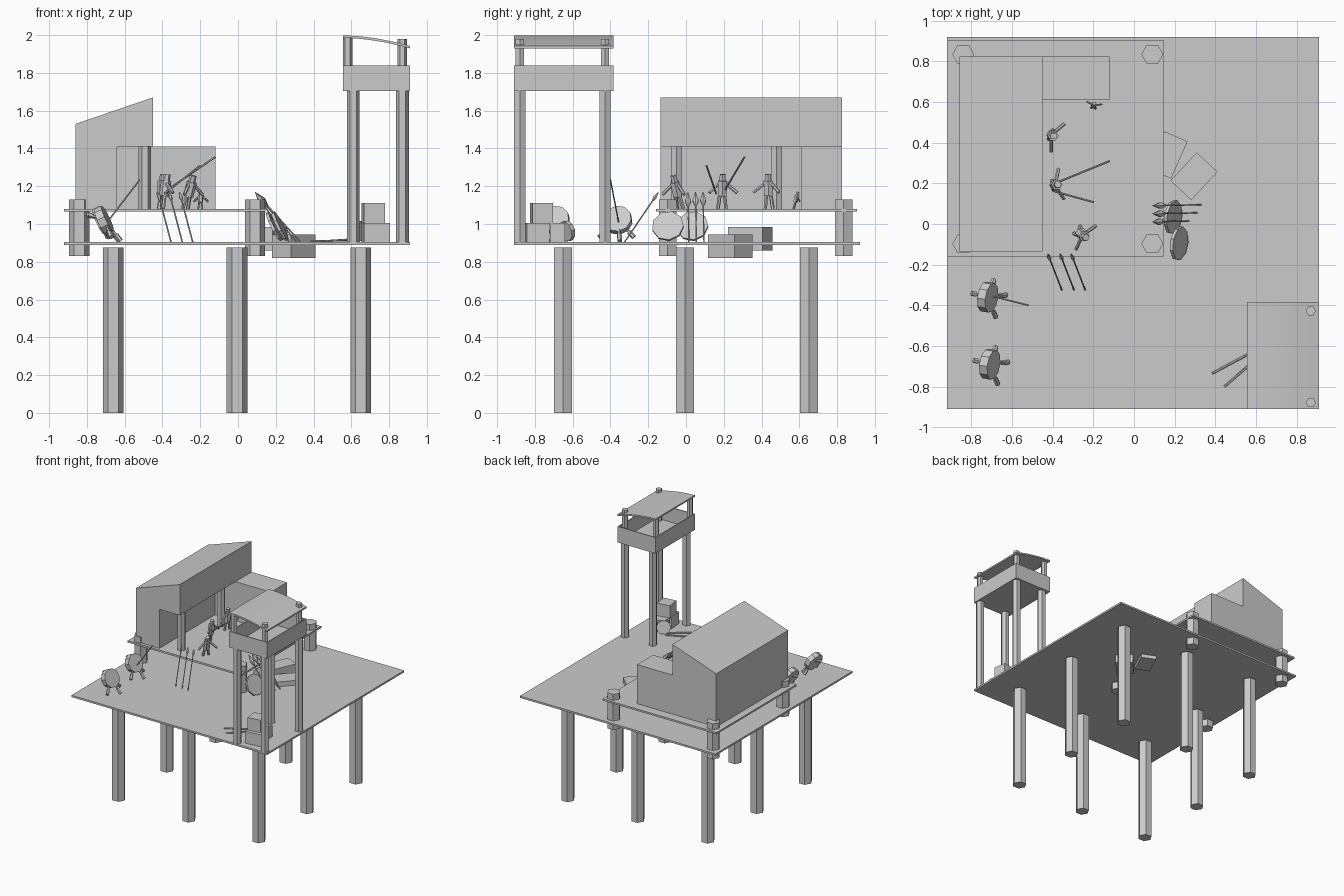
import bpy, bmesh, math
from mathutils import Vector, Matrix

cube = bpy.data.objects.get("Cube")
if cube:
    bpy.data.objects.remove(cube, do_unlink=True)

grey = bpy.data.materials.new("plain_grey")
grey.use_nodes = True
COLOUR = (0.6, 0.6, 0.6, 1)
grey.diffuse_color = COLOUR
for node in grey.node_tree.nodes:
    if node.type == 'BSDF_PRINCIPLED':
        node.inputs["Base Color"].default_value = COLOUR


def finish(name, bm):
    bmesh.ops.recalc_face_normals(bm, faces=bm.faces)
    mesh = bpy.data.meshes.new(name)
    bm.to_mesh(mesh)
    bm.free()
    mesh.materials.append(grey)
    obj = bpy.data.objects.new(name, mesh)
    bpy.context.collection.objects.link(obj)
    return obj


def box(name, lo, hi, turn=0):
    """Box between two corners, turned about its own vertical axis."""
    lo, hi = Vector(lo), Vector(hi)
    bm = bmesh.new()
    mat = (Matrix.Translation((lo + hi) / 2)
           @ Matrix.Rotation(math.radians(turn), 4, 'Z')
           @ Matrix.Diagonal((*(hi - lo), 1)))
    bmesh.ops.create_cube(bm, size=1, matrix=mat)
    return finish(name, bm)


def rod(name, a, b, r, r2=None, sides=6):
    """Prism or cone frustum running from a to b."""
    a, b = Vector(a), Vector(b)
    q = Vector((0, 0, 1)).rotation_difference(b - a)
    bm = bmesh.new()
    rings = []
    for p, rad in ((a, r), (b, r if r2 is None else r2)):
        ring = []
        for i in range(sides):
            t = math.tau * i / sides
            ring.append(bm.verts.new(p + q @ Vector((rad * math.cos(t), rad * math.sin(t), 0))))
        rings.append(ring)
    for i in range(sides):
        j = (i + 1) % sides
        bm.faces.new((rings[0][i], rings[0][j], rings[1][j], rings[1][i]))
    bm.faces.new(rings[0])
    bm.faces.new(rings[1])
    return finish(name, bm)


def extrude_xz(name, profile, y0, y1):
    """Extrude an x-z outline along y."""
    bm = bmesh.new()
    face = bm.faces.new([bm.verts.new((x, y0, z)) for x, z in profile])
    ext = bmesh.ops.extrude_face_region(bm, geom=[face])
    verts = [v for v in ext["geom"] if isinstance(v, bmesh.types.BMVert)]
    bmesh.ops.translate(bm, verts=verts, vec=(0, y1 - y0, 0))
    return finish(name, bm)


def spear(name, foot, tip, r=0.004, head=0.08, width=0.014):
    """Thin shaft with a leaf-shaped head at the tip."""
    foot, tip = Vector(foot), Vector(tip)
    d = (tip - foot).normalized()
    neck, mid = tip - d * head, tip - d * head * 0.6
    rod(name + "_shaft", foot, neck, r)
    rod(name + "_head_base", neck, mid, r, width)
    rod(name + "_head_tip", mid, tip, width, 0.001)


# Main deck on a ring of eight stilts
box("deck", (-0.92, -0.91, 0.89), (0.91, 0.92, 0.905))
for x in (-0.66, -0.005, 0.65):
    for y in (-0.65, -0.005, 0.65):
        if abs(x) > 0.1 or abs(y) > 0.1:
            rod("stilt", (x, y, 0), (x, y, 0.875), 0.055)

# Raised platform with corner posts
box("platform", (-0.92, -0.16, 1.065), (0.145, 0.905, 1.08))
for x in (-0.84, 0.09):
    for y in (-0.097, 0.835):
        rod("platform_post", (x, y, 0.83), (x, y, 1.13), 0.054)

# House with a sloped upper storey over a porch
box("house_wall", (-0.86, -0.135, 1.08), (-0.64, 0.825, 1.41))
box("house_wing", (-0.64, 0.61, 1.08), (-0.12, 0.825, 1.41))
extrude_xz("house_roof", [(-0.86, 1.41), (-0.45, 1.41), (-0.45, 1.67), (-0.86, 1.53)], -0.135, 0.825)
for y in (-0.05, 0.48):
    rod("porch_post", (-0.493, y, 1.08), (-0.493, y, 1.41), 0.033)

# Watchtower
X0, X1, Y0, Y1 = 0.555, 0.91, -0.91, -0.385
for y in (-0.88, -0.428):
    for x in (0.61, 0.87):
        rod("tower_leg", (x, y, 0.89), (x, y, 1.71), 0.034)
    for x, top in ((0.58, 1.99), (0.87, 1.98)):
        rod("tower_roof_post", (x, y, 1.71), (x, y, top), 0.025)
box("basket_floor", (X0, Y0, 1.705), (X1, Y1, 1.715))
for y in (Y0, Y1 - 0.008):
    box("basket_side", (X0, y, 1.705), (X1, y + 0.008, 1.84))
for x in (X0, X1 - 0.008):
    box("basket_end", (x, Y0, 1.705), (x + 0.008, Y1, 1.84))
curve = []
for i in range(9):
    t = i / 8
    curve.append((X0 + t * (X1 - X0), 1.998 - 0.055 * t ** 1.8))
extrude_xz("tower_roof", curve + [(x, z - 0.013) for x, z in reversed(curve)], Y0, Y1)

# Crates, leaning disc and loose poles under the tower
box("lower_crate", (0.66, -0.85, 0.905), (0.80, -0.73, 1.005), 6)
box("lower_crate", (0.66, -0.72, 0.905), (0.77, -0.64, 1.005))
box("upper_crate", (0.66, -0.82, 1.005), (0.77, -0.71, 1.11), 8)
rod("leaning_disc", (0.66, -0.64, 0.96), (0.645, -0.622, 0.966), 0.055, sides=10)
for foot, tip in (((0.62, -0.61, 0.915), (0.385, -0.735, 0.908)),
                  ((0.63, -0.64, 0.92), (0.445, -0.80, 0.908))):
    rod("loose_pole", foot, tip, 0.006)

# Crates sunk into the deck
box("sunken_crate", (0.225, 0.14, 0.82), (0.365, 0.33, 0.945), -43)
box("sunken_crate", (0.103, 0.24, 0.86), (0.228, 0.44, 0.985), -24)

# Round shields and spears leaning on the platform edge
for x, y in ((0.185, 0.035), (0.215, -0.095)):
    c = Vector((x, y, 0.985))
    rod("shield", c, c + Vector((0.014, -0.002, 0.007)), 0.085, sides=9)
for y, foot_x in ((0.01, 0.27), (0.05, 0.31), (0.09, 0.33)):
    spear("leaning_spear", (foot_x, y + 0.005, 0.905), (0.09, y, 1.17), 0.004, 0.1, 0.018)
for x in (-0.425, -0.365, -0.31):
    spear("front_spear", (x + 0.07, -0.325, 0.905), (x, -0.145, 1.17), 0.004, 0.06, 0.011)


def round_figure(x, y):
    """Upright disc body with four short limbs."""
    c = Vector((x, y, 1.02))
    axis = Vector((0.85, -0.15, 0.4)).normalized() * 0.022
    rod("round_body", c - axis, c + axis, 0.075, sides=10)
    for dx, dy, z in ((-0.08, 0.02, 1.05), (0.04, -0.1, 0.93), (0.03, 0.085, 0.93), (0.09, 0.01, 0.91)):
        end = Vector((x + dx, y + dy, z))
        rod("round_limb", c, end, 0.008)
        rod("round_hand", c.lerp(end, 0.7), end, 0.013)


round_figure(-0.72, -0.36)
round_figure(-0.71, -0.69)
rod("raised_spear", (-0.70, -0.355, 1.0), (-0.52, -0.40, 1.235), 0.004)


def figure(x, y, turn, lean, s=1.0):
    """Small standing figure with a hex body, head, arms and legs."""
    m = (Matrix.Translation((x, y, 1.08)) @ Matrix.Rotation(math.radians(turn), 4, 'Z')
         @ Matrix.Rotation(math.radians(lean), 4, 'Y') @ Matrix.Scale(s, 4))
    rod("figure_body", m @ Vector((0, 0, 0.07)), m @ Vector((0, 0, 0.15)), 0.027 * s)
    rod("figure_head", m @ Vector((0, 0, 0.15)), m @ Vector((0, 0, 0.185)), 0.018 * s)
    for side in (-1, 1):
        hip, foot = m @ Vector((0, side * 0.012, 0.08)), m @ Vector((0, side * 0.022, 0))
        hand = m @ Vector((0.03, side * 0.075, 0.09))
        rod("figure_leg", hip, foot, 0.010 * s)
        rod("figure_arm", m @ Vector((0, side * 0.02, 0.135)), hand, 0.009 * s)


figure(-0.41, 0.44, -25, 5)
figure(-0.40, 0.19, 10, 8)
figure(-0.28, -0.03, -40, 18)
figure(-0.20, 0.57, 80, 15, 0.5)
rod("figure_spear", (-0.39, 0.2, 1.17), (-0.12, 0.31, 1.355), 0.005)
rod("figure_spear", (-0.39, 0.16, 1.16), (-0.20, 0.108, 1.31), 0.005)
